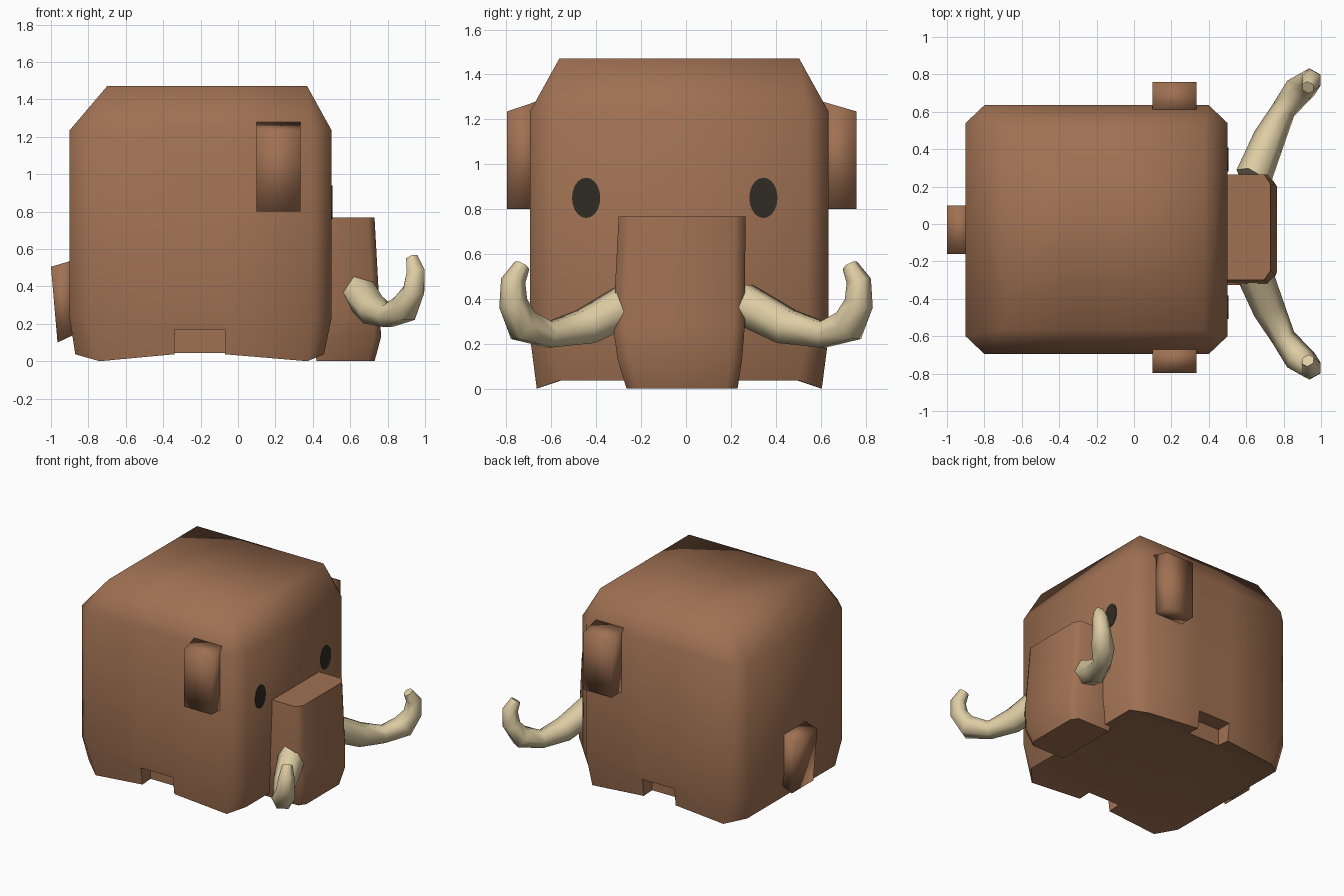
import bpy, bmesh, math
from mathutils import Vector

if "Cube" in bpy.data.objects:
    bpy.data.objects.remove(bpy.data.objects["Cube"])


def material(name, rgb):
    m = bpy.data.materials.new(name)
    m.use_nodes = True
    m.diffuse_color = (*rgb, 1)
    m.node_tree.nodes["Principled BSDF"].inputs["Base Color"].default_value = (*rgb, 1)
    return m


BROWN = material("brown hide", (0.35, 0.165, 0.085))
IVORY = material("ivory", (0.73, 0.61, 0.37))
DARK = material("dark eye", (0.03, 0.025, 0.017))


def finish(name, bm, mat, angle=65):
    bmesh.ops.recalc_face_normals(bm, faces=bm.faces)
    mesh = bpy.data.meshes.new(name)
    bm.to_mesh(mesh)
    bm.free()
    ob = bpy.data.objects.new(name, mesh)
    bpy.context.collection.objects.link(ob)
    mesh.materials.append(mat)
    bpy.ops.object.select_all(action='DESELECT')
    bpy.context.view_layer.objects.active = ob
    ob.select_set(True)
    if angle:
        bpy.ops.object.shade_smooth_by_angle(angle=math.radians(angle))
    return ob


def bridge(bm, a, b):
    """Join two rings of vertices, leaving out collapsed edges."""
    n = len(a)
    for i in range(n):
        j = (i + 1) % n
        face = list(dict.fromkeys((a[i], a[j], b[j], b[i])))
        if len(face) > 2:
            bm.faces.new(face)


def loft(name, rings, mat, angle=65):
    bm = bmesh.new()
    rows = [[bm.verts.new(p) for p in ring] for ring in rings]
    for a, b in zip(rows, rows[1:]):
        bridge(bm, a, b)
    bm.faces.new(rows[0])
    bm.faces.new(rows[-1])
    return finish(name, bm, mat, angle)


def rect(x0, x1, y0, y1, z):
    return [(x0, y0, z), (x1, y0, z), (x1, y1, z), (x0, y1, z)]


# Body: chamfered block with lowered corner feet
MID = -0.03


def side_pair(points):
    """Ring from (x, half width, z) points, mirrored across the body's middle."""
    return ([(x, MID - h, z) for x, h, z in points]
            + [(x, MID + h, z) for x, h, z in reversed(points)])


bm = bmesh.new()
waist = [(-0.9, 0.57), (-0.8, 0.665), (-0.34, 0.665), (-0.07, 0.665), (0.4, 0.665), (0.5, 0.57)]
foot = [(-0.87, 0.53, 0.037), (-0.74, 0.635, 0), (-0.34, 0.64, 0.037),
        (-0.07, 0.64, 0.037), (0.37, 0.635, 0), (0.46, 0.53, 0.037)]
foot_ring, low, high = [[bm.verts.new(p) for p in side_pair(pts)] for pts in (
    foot, [(x, h, 0.23) for x, h in waist], [(x, h, 1.235) for x, h in waist])]
bridge(bm, foot_ring, low)
bridge(bm, low, high)

# Body top: one flat panel whose corners meet the chamfers
tops = {(sx, sy): bm.verts.new((sx, MID + sy * 0.535, 1.47))
        for sx in (-0.7, 0.37) for sy in (-1, 1)}
mids = {(x, s): bm.verts.new((x, MID + s * 0.535, 1.47)) for x in (-0.34, -0.07) for s in (-1, 1)}
lower = [tops[-0.7, -1]] * 2 + [mids[-0.34, -1], mids[-0.07, -1]] + [tops[0.37, -1]] * 2
upper = [tops[0.37, 1]] * 2 + [mids[-0.07, 1], mids[-0.34, 1]] + [tops[-0.7, 1]] * 2
bridge(bm, high, lower + upper)
bm.faces.new(list(dict.fromkeys(lower + upper)))

# Belly: flat panel slightly above the feet
belly = []
for i, v in enumerate(foot_ring):
    if i in (0, 5, 6, 11):
        belly.append(v)
    else:
        s = -1 if i < 6 else 1
        belly.append(bm.verts.new((v.co.x, MID + s * 0.5, 0.045)))
bridge(bm, foot_ring, belly)
for i in range(5):
    bm.faces.new((belly[i], belly[i + 1], belly[10 - i], belly[11 - i]))
body = finish("body", bm, BROWN, None)

# Notches between front and back feet
for s in (-1, 1):
    bm = bmesh.new()
    bmesh.ops.create_cube(bm, size=1)
    for v in bm.verts:
        v.co = (-0.205 + v.co.x * 0.27, MID + s * 0.64 + v.co.y * 0.2, 0.035 + v.co.z * 0.27)
    cutter = finish("notch_cutter", bm, BROWN, None)
    cutter.hide_render = True
    cut = body.modifiers.new("notch", 'BOOLEAN')
    cut.operation, cut.solver, cut.object = 'DIFFERENCE', 'EXACT', cutter
    bpy.context.view_layer.objects.active = body
    bpy.ops.object.modifier_apply(modifier=cut.name)
    bpy.data.objects.remove(cutter)
bpy.ops.object.select_all(action='DESELECT')
body.select_set(True)
bpy.context.view_layer.objects.active = body
bpy.ops.object.shade_smooth_by_angle(angle=math.radians(65))

# Ears: slabs with a sloping top
for name, s in (("right_ear", -1), ("left_ear", 1)):
    inner, outer = MID + s * 0.635, MID + s * 0.79 if s > 0 else -0.797
    rings = []
    for x in (0.1, 0.335):
        rings.append([(x, inner, 0.8), (x, outer, 0.8), (x, outer, 1.235), (x, inner, 1.28)])
    loft(name, rings, BROWN, 95)


# Trunk: broad block tapering towards the ground
def trunk_ring(back, front, y0, y1, z):
    return [(back, y0, z), (front - 0.035, y0, z), (front, y0 + 0.05, z),
            (front, y1 - 0.05, z), (front - 0.035, y1, z), (back, y1, z)]


loft("trunk", [trunk_ring(0.42, 0.73, -0.265, 0.23, 0),
               trunk_ring(0.4, 0.765, -0.305, 0.25, 0.13),
               trunk_ring(0.4, 0.757, -0.325, 0.262, 0.28),
               trunk_ring(0.4, 0.73, -0.3, 0.265, 0.768)], BROWN)

# Tail: short hanging slab
loft("tail", [[(-0.88, y, 0.14), (-0.965, y, 0.1), (-1, y, 0.505), (-0.88, y, 0.54)]
              for y in (-0.16, 0.1)], BROWN, 95)

# Eyes: thin oval plates
for name, y in (("right_eye", -0.445), ("left_eye", 0.345)):
    loft(name, [[(x, y + 0.063 * math.cos(a), 0.85 + 0.09 * math.sin(a))
                 for a in (math.tau * i / 20 for i in range(20))]
                for x in (0.497, 0.504)], DARK, None)

# Tusks: curved tapering tubes, as x, outward distance, z and radius
PATH = [(0.635, 0.24, 0.385, 0.1), (0.72, 0.45, 0.275, 0.088), (0.80, 0.61, 0.24, 0.065),
        (0.89, 0.725, 0.28, 0.082), (0.94, 0.77, 0.38, 0.065), (0.95, 0.77, 0.48, 0.055),
        (0.93, 0.73, 0.55, 0.036)]
for name, s in (("right_tusk", -1), ("left_tusk", 1)):
    centres = [Vector((x, s * y, z)) for x, y, z, r in PATH]
    across = Vector((0.87, -s * 0.5, 0)).normalized()
    rings = []
    for i, c in enumerate(centres):
        along = (centres[min(i + 1, len(centres) - 1)] - centres[max(i - 1, 0)]).normalized()
        up = along.cross(across).normalized()
        rings.append([c + PATH[i][3] * (across * math.cos(a) + up * math.sin(a))
                      for a in (math.tau * k / 6 for k in range(6))])
    loft(name, rings, IVORY)
